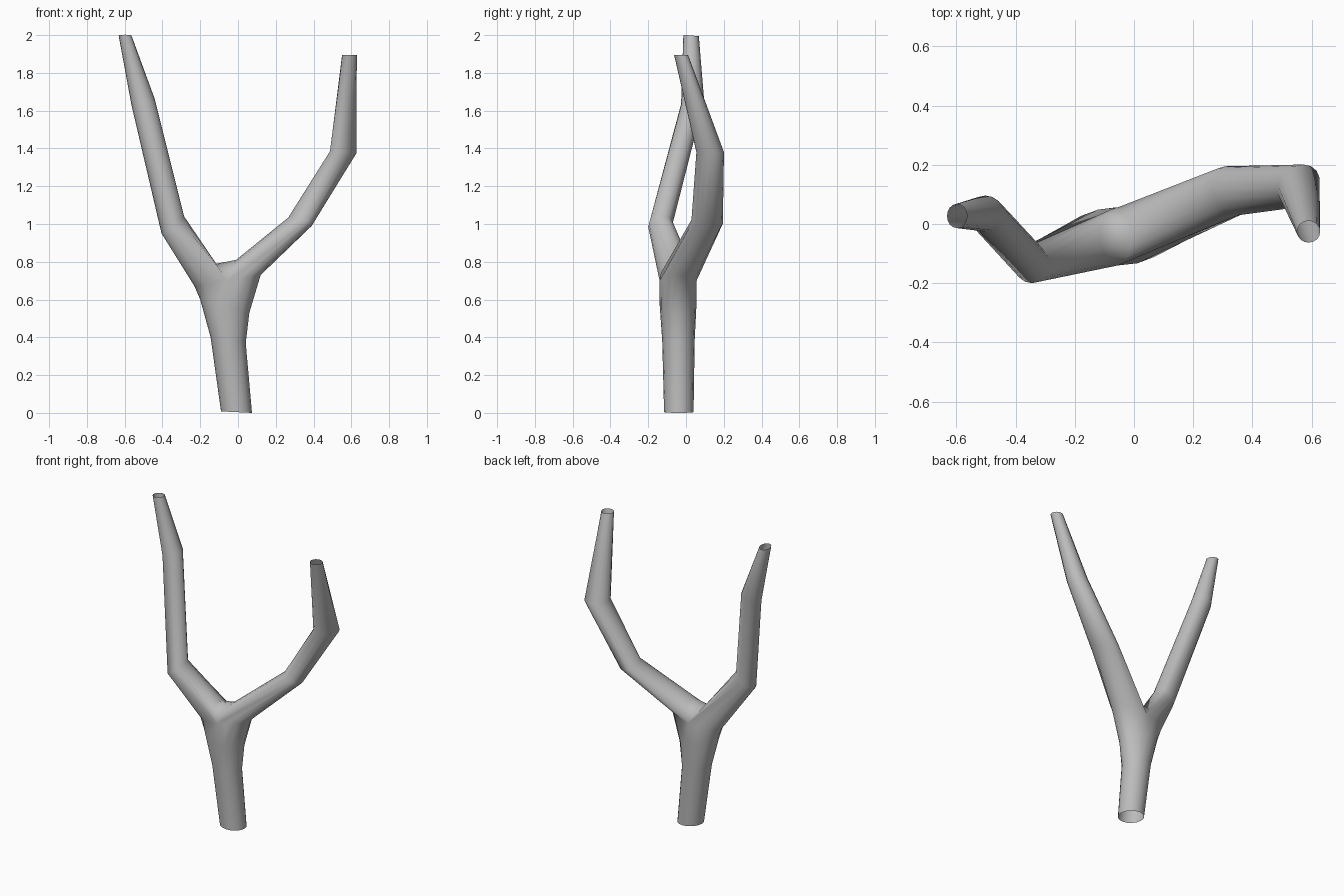
import bpy, bmesh
from math import cos, sin, pi
from mathutils import Vector

cube = bpy.data.objects.get("Cube")
if cube:
    bpy.data.objects.remove(cube, do_unlink=True)

SIDES = 16
HALF = SIDES // 2
QUARTER = SIDES // 4
bm = bmesh.new()


def ring(centre, across, depth, start=0, count=SIDES):
    """Elliptical row of vertices: across is its +x half axis, depth its +y one."""
    c, a, b = Vector(centre), Vector(across), Vector(depth)
    angles = [2 * pi * (start + i) / SIDES for i in range(count)]
    return [bm.verts.new(c + a * cos(t) + b * sin(t)) for t in angles]


def bridge(lower, upper):
    for i in range(SIDES):
        j = (i + 1) % SIDES
        bm.faces.new((lower[i], lower[j], upper[j], upper[i]))


def tube(loop, sections, start=0):
    for section in sections:
        nxt = ring(*section, start=start)
        bridge(loop, nxt)
        loop = nxt
    return loop


# Trunk, open at the base, widening to the fork
fork_centre = (-0.055, -0.042, 0.70)
fork_depth = (0, 0.098, 0)
base = ring((-0.008, -0.038, 0.004), (0.082, 0, -0.004), (0, 0.078, 0))
fork = tube(base, [
    ((-0.052, -0.04, 0.385), (0.093, 0, -0.015), (0, 0.086, 0)),
    ((-0.07, -0.042, 0.565), (0.13, 0, -0.035), (0, 0.097, 0)),
    (fork_centre, (0.175, 0, 0.03), fork_depth),
])
back, front = fork[QUARTER], fork[3 * QUARTER]

# Two arches over the crotch, one for each limb
right_arch = ring(fork_centre, (-0.06, 0, 0.09), fork_depth, 3 * QUARTER + 1, HALF - 1)
# The first arch runs front to back and bulges towards its own limb
right_arch_inner = right_arch
left_arch = ring(fork_centre, (-0.045, 0, -0.11), fork_depth, QUARTER + 1, HALF - 1)
saddle_a = [front] + right_arch_inner + [back]
saddle_b = [front] + left_arch[::-1] + [back]
for i in range(HALF):
    corners = [saddle_a[i], saddle_b[i], saddle_b[i + 1], saddle_a[i + 1]]
    bm.faces.new(list(dict.fromkeys(corners)))

# Right limb: elbow, bend, open tip
right_loop = fork[QUARTER:3 * QUARTER + 1] + right_arch_inner
tube(right_loop, [
    ((-0.345, -0.135, 0.995), (0.06, 0, 0.045), (0, 0.065, 0.01)),
    ((-0.502, 0.035, 1.645), (0.062, 0, 0.015), (0, 0.061, 0.01)),
    ((-0.598, 0.027, 1.998), (0.034, 0, 0), (0, 0.041, -0.004)),
], QUARTER)

# Left limb: elbow, bend, open tip
left_loop = fork[3 * QUARTER:] + fork[:QUARTER + 1] + left_arch
tube(left_loop, [
    ((0.328, 0.112, 1.012), (0.062, 0, -0.022), (-0.02, 0.083, -0.01)),
    ((0.557, 0.128, 1.38), (0.07, 0, -0.005), (0.015, 0.073, 0)),
    ((0.59, -0.026, 1.895), (0.039, 0, 0), (0, 0.037, 0)),
], 3 * QUARTER)

bmesh.ops.recalc_face_normals(bm, faces=bm.faces)
for face in bm.faces:
    face.smooth = True

mesh = bpy.data.meshes.new("forked_branch")
bm.to_mesh(mesh)
bm.free()
branch = bpy.data.objects.new("forked_branch", mesh)
bpy.context.collection.objects.link(branch)

# Plain grey
grey = bpy.data.materials.new("grey")
grey.use_nodes = True
colour = (0.5, 0.5, 0.5, 1)
grey.diffuse_color = colour
grey.node_tree.nodes["Principled BSDF"].inputs["Base Color"].default_value = colour
mesh.materials.append(grey)
